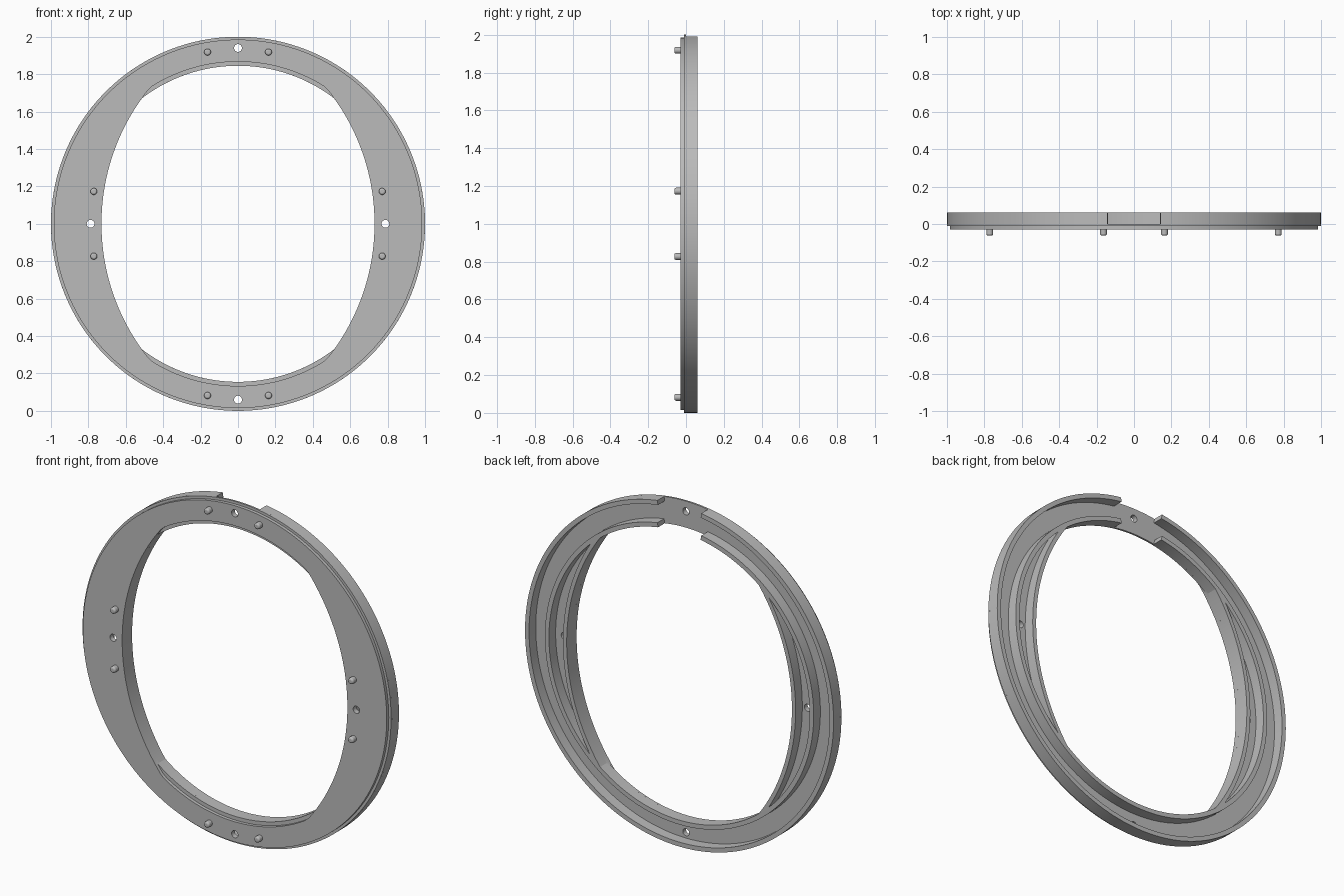
import bpy, bmesh, math

cube = bpy.data.objects.get("Cube")
if cube:
    bpy.data.objects.remove(cube, do_unlink=True)

# One grey material
grey = bpy.data.materials.new("grey_metal")
grey.use_nodes = True
COLOUR = (0.5, 0.5, 0.5, 1)
grey.diffuse_color = COLOUR
grey.node_tree.nodes["Principled BSDF"].inputs["Base Color"].default_value = COLOUR

FRONT, STEP, FLOOR, BACK, TIP = -0.03, -0.011, 0.0, 0.062, -0.062
LIP_IN, LIP_T, WALL_T, GAP = 0.845, 0.026, 0.024, 0.142


def oval(a):
    """Radius of the opening: two wide side arcs capped by a circle."""
    c, s = abs(math.cos(a)), math.sin(a)
    side = -0.42 * c + math.sqrt(1.15 ** 2 - (0.42 * s) ** 2)
    return min(side, 0.867)


def inner(a):
    return min(oval(a), LIP_IN)


def const(r):
    return lambda a: r


def finish(ob):
    ob.data.materials.clear()
    ob.data.materials.append(grey)
    bpy.ops.object.select_all(action='DESELECT')
    ob.select_set(True)
    bpy.context.view_layer.objects.active = ob
    bpy.ops.object.shade_smooth_by_angle(angle=math.radians(30))


def sweep(name, profile, start=0.0, end=math.tau, steps=192):
    """Sweep a closed (radius function, y) profile around the y axis."""
    closed = end - start > math.tau - 1e-6
    bm = bmesh.new()
    rows = []
    for i in range(steps if closed else steps + 1):
        a = start + (end - start) * i / steps
        rows.append([bm.verts.new((r(a) * math.cos(a), y, 1 + r(a) * math.sin(a)))
                     for r, y in profile])
    n = len(profile)
    pairs = list(zip(rows, rows[1:])) + ([(rows[-1], rows[0])] if closed else [])
    for p, q in pairs:
        for j in range(n):
            k = (j + 1) % n
            bm.faces.new((p[j], p[k], q[k], q[j]))
    if not closed:
        bm.faces.new(rows[0])
        bm.faces.new(rows[-1])
    bmesh.ops.remove_doubles(bm, verts=bm.verts, dist=1e-5)
    bmesh.ops.recalc_face_normals(bm, faces=bm.faces)
    me = bpy.data.meshes.new(name)
    bm.to_mesh(me)
    bm.free()
    ob = bpy.data.objects.new(name, me)
    bpy.context.collection.objects.link(ob)
    return ob


def cylinder(name, x, z, radius, y0, y1):
    bpy.ops.mesh.primitive_cylinder_add(
        vertices=24, radius=radius, depth=y1 - y0,
        location=(x, (y0 + y1) / 2, 1 + z), rotation=(math.pi / 2, 0, 0))
    ob = bpy.context.object
    ob.name = name
    return ob


def box_profile(r0, r1, y0, y1):
    return [(r0, y0), (r1, y0), (r1, y1), (r0, y1)]


# Stepped base plate with the oval opening
plate = sweep("base_plate", [
    (oval, FRONT), (const(0.985), FRONT), (const(0.985), STEP), (const(1), STEP),
    (const(1), FLOOR), (inner, FLOOR), (inner, STEP), (oval, STEP)])

# Four through holes
for x, z in ((0, 0.94), (0, -0.94), (0.788, 0), (-0.788, 0)):
    cutter = cylinder("hole_cutter", x, z, 0.021, -0.1, 0.03)
    cutter.hide_render = True
    mod = plate.modifiers.new("hole", 'BOOLEAN')
    mod.operation, mod.solver, mod.object = 'DIFFERENCE', 'EXACT', cutter
    bpy.context.view_layer.objects.active = plate
    bpy.ops.object.modifier_apply(modifier=mod.name)
    bpy.data.objects.remove(cutter, do_unlink=True)
finish(plate)

# Raised rear lips, open at the top
for name, r0, r1 in (("outer_lip", 1 - LIP_T, 1), ("inner_lip", LIP_IN, LIP_IN + LIP_T)):
    half = math.asin(GAP / r1)
    finish(sweep(name, box_profile(const(r0), const(r1), FLOOR, BACK),
                 math.pi / 2 + half, math.pi * 5 / 2 - half))

# Crescent walls along the sides of the opening
reach = 0.0
while oval(reach) < LIP_IN:
    reach += 0.002
for name, mid in (("left_opening_wall", 0), ("right_opening_wall", math.pi)):
    outer = lambda a: min(inner(a) + WALL_T, LIP_IN + 0.003)
    finish(sweep(name, box_profile(inner, outer, FLOOR, BACK),
                 mid - reach, mid + reach, 72))

# Rounded locating pegs in mirrored sets
for label, px, pz in (("end_peg", 0.163, 0.918), ("side_peg", 0.771, 0.173)):
    for sx in (1, -1):
        for sz in (1, -1):
            peg = cylinder(label, sx * px, sz * pz, 0.018, TIP, FRONT + 0.01)
            bevel = peg.modifiers.new("round", 'BEVEL')
            bevel.width, bevel.segments = 0.009, 3
            bevel.limit_method, bevel.angle_limit = 'ANGLE', math.radians(50)
            finish(peg)
